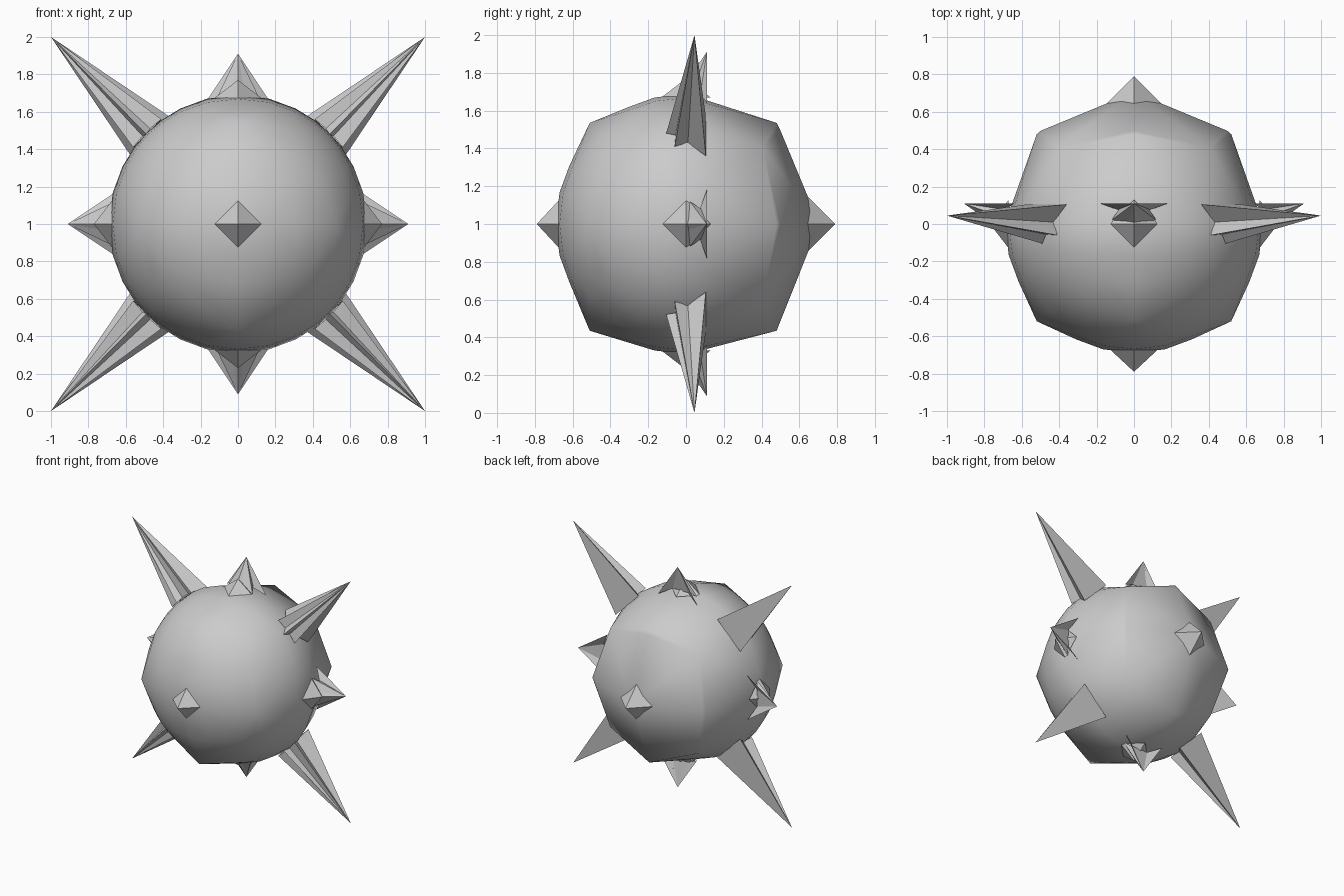
import bpy, bmesh, math
from mathutils import Vector, Matrix

if "Cube" in bpy.data.objects:
    bpy.data.objects.remove(bpy.data.objects["Cube"])

CENTRE = Vector((0, 0, 1))


def finish(bm, name, smooth_angle=None):
    bmesh.ops.recalc_face_normals(bm, faces=bm.faces[:])
    me = bpy.data.meshes.new(name)
    bm.to_mesh(me)
    bm.free()
    ob = bpy.data.objects.new(name, me)
    bpy.context.collection.objects.link(ob)
    ob.location = CENTRE
    if smooth_angle:
        bpy.ops.object.select_all(action='DESELECT')
        bpy.context.view_layer.objects.active = ob
        ob.select_set(True)
        bpy.ops.object.shade_smooth_by_angle(angle=math.radians(smooth_angle))
    return ob


def fan(name, tip, ring, matrix):
    """Open spike: triangles from a ring of base points to one tip."""
    bm = bmesh.new()
    top = bm.verts.new(matrix @ Vector(tip))
    base = [bm.verts.new(matrix @ Vector(p)) for p in ring]
    for a, b in zip(base, base[1:] + base[:1]):
        bm.faces.new((a, b, top))
    return finish(bm, name)


def cube_sphere_points(n, radius):
    """Points of an n x n gridded cube pushed out to a sphere."""
    steps = [-1 + 2 * i / n for i in range(n + 1)]
    pts = [Vector((x, y, z)) for x in steps for y in steps for z in steps
           if max(abs(x), abs(y), abs(z)) > 0.999]
    return [p.normalized() * radius for p in pts]


# Body: fine round front stitched to a coarse faceted back
points = [p for p in cube_sphere_points(8, 0.69) if p.y < 0.01]
points += [p for p in cube_sphere_points(2, 0.705) if p.y > 0.01]
for s in (-1, 1):
    points.append(Vector((0.52 * s, -0.52, 0)))
    points.append(Vector((0.52 * s, 0.48, 0)))
    dz = 0.535 if s > 0 else -0.565
    points.append(Vector((0, -0.51, dz)))
    points.append(Vector((0, 0.48, dz)))
bm = bmesh.new()
for p in points:
    bm.verts.new(p)
res = bmesh.ops.convex_hull(bm, input=bm.verts[:])
loose = [v for v in bm.verts if not v.link_faces]
bmesh.ops.delete(bm, geom=loose, context='VERTS')
finish(bm, "body", 50)


def pyramid(name, width, base, tip, matrix):
    ring = [(width, 0, base), (0, width, base), (-width, 0, base), (0, -width, base)]
    fan(name, (0, 0, tip), ring, matrix)


# Front and back points
pyramid("front_point", 0.14, 0.66, 0.79, Matrix.Rotation(math.pi / 2, 4, 'X'))
pyramid("back_point", 0.17, 0.62, 0.79, Matrix.Rotation(-math.pi / 2, 4, 'X'))

# Small star spikes at top, bottom and sides, each over a low bump
half = [(0.18, 0.11, 0.64), (0.08, 0.08, 0.71), (0.12, 0.02, 0.66),
        (0.03, 0.01, 0.73), (0, -0.05, 0.68)]
star = half + [(-x, y, z) for x, y, z in reversed(half[:-1])]
star += [(-0.07, 0.07, 0.70), (0.07, 0.07, 0.70)]
for i in range(4):
    turn = Matrix.Rotation(i * math.pi / 2, 4, 'Y')
    pyramid(f"bump_{i}", 0.13, 0.67, 0.77, turn)
    fan(f"small_spike_{i}", (0, 0.11, 0.91), star, turn)

# Long diagonal spikes with a flat back and a ridged front
long_ring = [(0.36, 0.105, 0.57), (0.43, 0.01, 0.53), (0.41, -0.06, 0.56),
             (0.47, -0.055, 0.51), (0.49, -0.105, 0.48), (0.51, -0.055, 0.47),
             (0.56, -0.06, 0.41), (0.53, 0.01, 0.43), (0.57, 0.105, 0.36)]
for sx in (-1, 1):
    for sz in (-1, 1):
        fan("long_spike", (1, 0.045, 1), long_ring, Matrix.Diagonal((sx, 1, sz, 1)))
